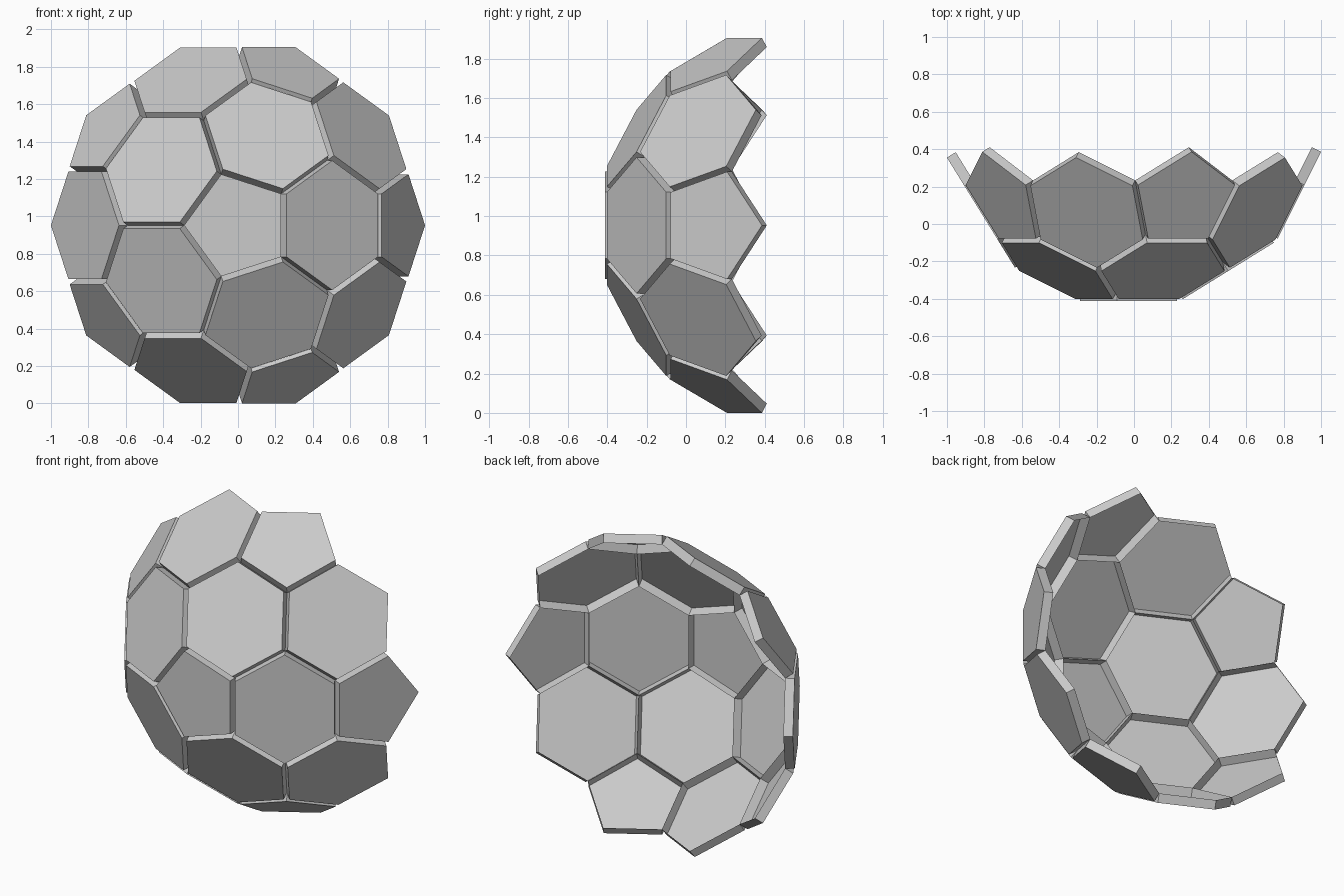
import bpy, bmesh
from math import sin, cos, pi, sqrt, atan, radians
from mathutils import Vector

cube = bpy.data.objects.get("Cube")
if cube:
    bpy.data.objects.remove(cube)

# Chamfered dodecahedron proportions, driven by the hexagon distance
PHI = (1 + sqrt(5)) / 2
HEX_DIST = 0.9056
DEPTH = 0.055
TIP = HEX_DIST / PHI ** 2                    # hexagon centre to its pointed corner
SLOPE = sqrt(1 + PHI ** -2)
HALF = TIP / (SLOPE / 2 + 1 / PHI)           # hexagon centre to its pentagon edge
EDGE = SLOPE * HALF
TILT = atan(1 / PHI)                         # pentagon axis to nearest hexagon axis
PENT_DIST = HEX_DIST / cos(TILT) - (HEX_DIST / PHI - HALF) * sin(TILT)
PENT_RADIUS = EDGE / (2 * sin(pi / 5))

pentagon = [(PENT_RADIUS * cos(2 * pi * k / 5), PENT_RADIUS * sin(2 * pi * k / 5))
            for k in range(5)]
hexagon = [(HALF, -EDGE / 2), (HALF, EDGE / 2), (0, TIP),
           (-HALF, EDGE / 2), (-HALF, -EDGE / 2), (0, -TIP)]
turned_hexagon = [(-v, u) for u, v in hexagon]

grey = bpy.data.materials.new("light_grey")
grey.use_nodes = True
colour = (0.6, 0.6, 0.6, 1)
grey.diffuse_color = colour
grey.node_tree.nodes["Principled BSDF"].inputs["Base Color"].default_value = colour

FRONT = Vector((0, -1, 0))
panels = []


def panel(name, polar, azimuth, outline, dist):
    """Open-backed cup: a flat outer plate with side walls reaching inward."""
    radial = Vector((cos(azimuth), 0, sin(azimuth)))
    normal = FRONT * cos(polar) + radial * sin(polar)
    u = radial * cos(polar) - FRONT * sin(polar)
    v = normal.cross(u)
    bm = bmesh.new()
    rim = [bm.verts.new(normal * dist + u * a + v * b) for a, b in outline]
    plate = [bm.verts.new(p.co + normal * DEPTH) for p in rim]
    bm.faces.new(plate)
    for i in range(len(rim)):
        bm.faces.new((rim[i - 1], rim[i], plate[i], plate[i - 1]))
    mesh = bpy.data.meshes.new(name)
    bm.to_mesh(mesh)
    bm.free()
    mesh.materials.append(grey)
    obj = bpy.data.objects.new(name, mesh)
    bpy.context.collection.objects.link(obj)
    panels.append(obj)


# Front pentagon, then the inner ring and the two kinds of rim panel
panel("front_pentagon", 0, pi, pentagon, PENT_DIST)
for k in range(5):
    az = radians(72 * k)
    panel(f"inner_hexagon_{k + 1}", TILT, az, hexagon, HEX_DIST)
    panel(f"rim_pentagon_{k + 1}", 2 * TILT, az, pentagon, PENT_DIST)
    panel(f"rim_hexagon_{k + 1}", pi / 2 - TILT, az + pi / 5, turned_hexagon, HEX_DIST)

# Centre the shell and stand it on the ground
points = [p.co for o in panels for p in o.data.vertices]
low = Vector([min(p[i] for p in points) for i in range(3)])
high = Vector([max(p[i] for p in points) for i in range(3)])
shift = Vector((-(low.x + high.x) / 2, -(low.y + high.y) / 2, -low.z))
for o in panels:
    for p in o.data.vertices:
        p.co += shift
